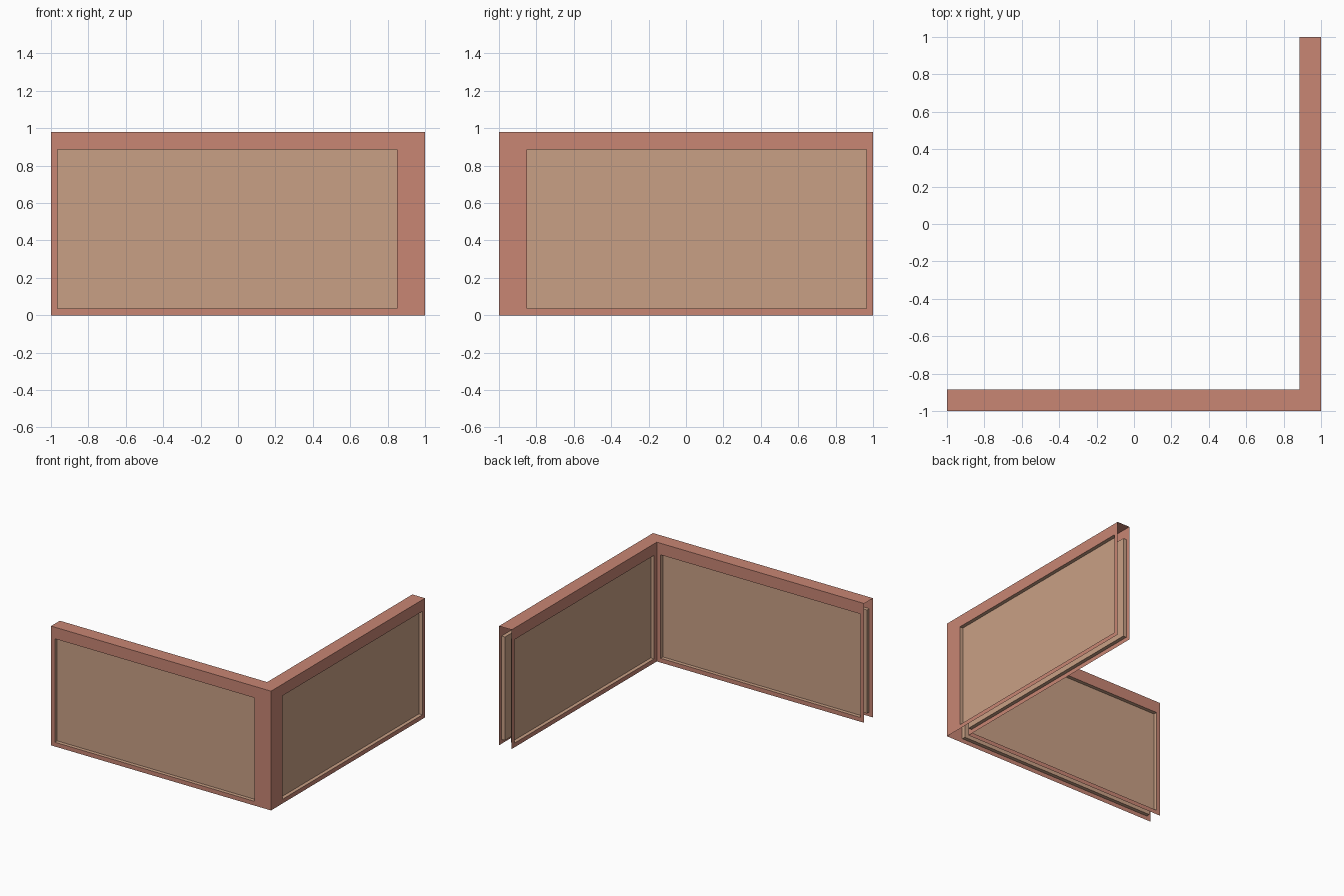
import bpy, bmesh

if "Cube" in bpy.data.objects:
    bpy.data.objects.remove(bpy.data.objects["Cube"])

H, T = 0.98, 0.115            # wall height and thickness
X0, X1 = -0.965, 0.85         # window extent along the wall
Z0, Z1 = 0.035, 0.885         # window extent in height
D = 0.03                      # window recess


def material(name, rgb):
    m = bpy.data.materials.new(name)
    m.diffuse_color = (*rgb, 1)
    m.use_nodes = True
    m.node_tree.nodes["Principled BSDF"].inputs["Base Color"].default_value = m.diffuse_color
    return m


wall_mat = material("terracotta_wall", (0.578, 0.238, 0.174))
pane_mat = material("tan_pane", (0.584, 0.352, 0.235))


def make(name, faces, mat, flip=False):
    bm = bmesh.new()
    for pts in faces:
        bm.faces.new([bm.verts.new(p) for p in (reversed(pts) if flip else pts)])
    bmesh.ops.remove_doubles(bm, verts=bm.verts, dist=1e-5)
    me = bpy.data.meshes.new(name)
    bm.to_mesh(me)
    bm.free()
    me.materials.append(mat)
    ob = bpy.data.objects.new(name, me)
    bpy.context.collection.objects.link(ob)
    return ob


def rect(xa, za, xb, zb, y):
    return [(xa, y, za), (xb, y, za), (xb, y, zb), (xa, y, zb)]


def ring(outer, inner):
    # four quads joining two matching rectangles
    return [[outer[i], outer[(i + 1) % 4], inner[(i + 1) % 4], inner[i]]
            for i in range(4)]


def swing(faces):
    # mirror the front arm across the diagonal onto the right arm
    return [[(-y, -x, z) for x, y, z in f] for f in faces]


# thin wall skins with window openings, and recessed window trays
for side, y, end, s in (("outer", -1, 1, 1), ("inner", -1 + T, 1 - T, -1)):
    hole = rect(X0, Z0, X1, Z1, y)
    back = rect(X0, Z0, X1, Z1, y + s * D)
    skin = ring(rect(-1, 0, end, H, y), hole)
    tray = ring(hole, back) + [back]
    flip = s < 0
    make("front_wall_" + side, skin, wall_mat, flip)
    make("front_window_" + side, tray, pane_mat, flip)
    make("right_wall_" + side, swing(skin), wall_mat, not flip)
    make("right_window_" + side, swing(tray), pane_mat, not flip)

# L-shaped top cap; ends and underside stay open
a = 1 - T
make("top_cap", [[(-1, -1, H), (1, -1, H), (a, -a, H), (-1, -a, H)],
                 [(1, -1, H), (1, 1, H), (a, 1, H), (a, -a, H)]], wall_mat)
